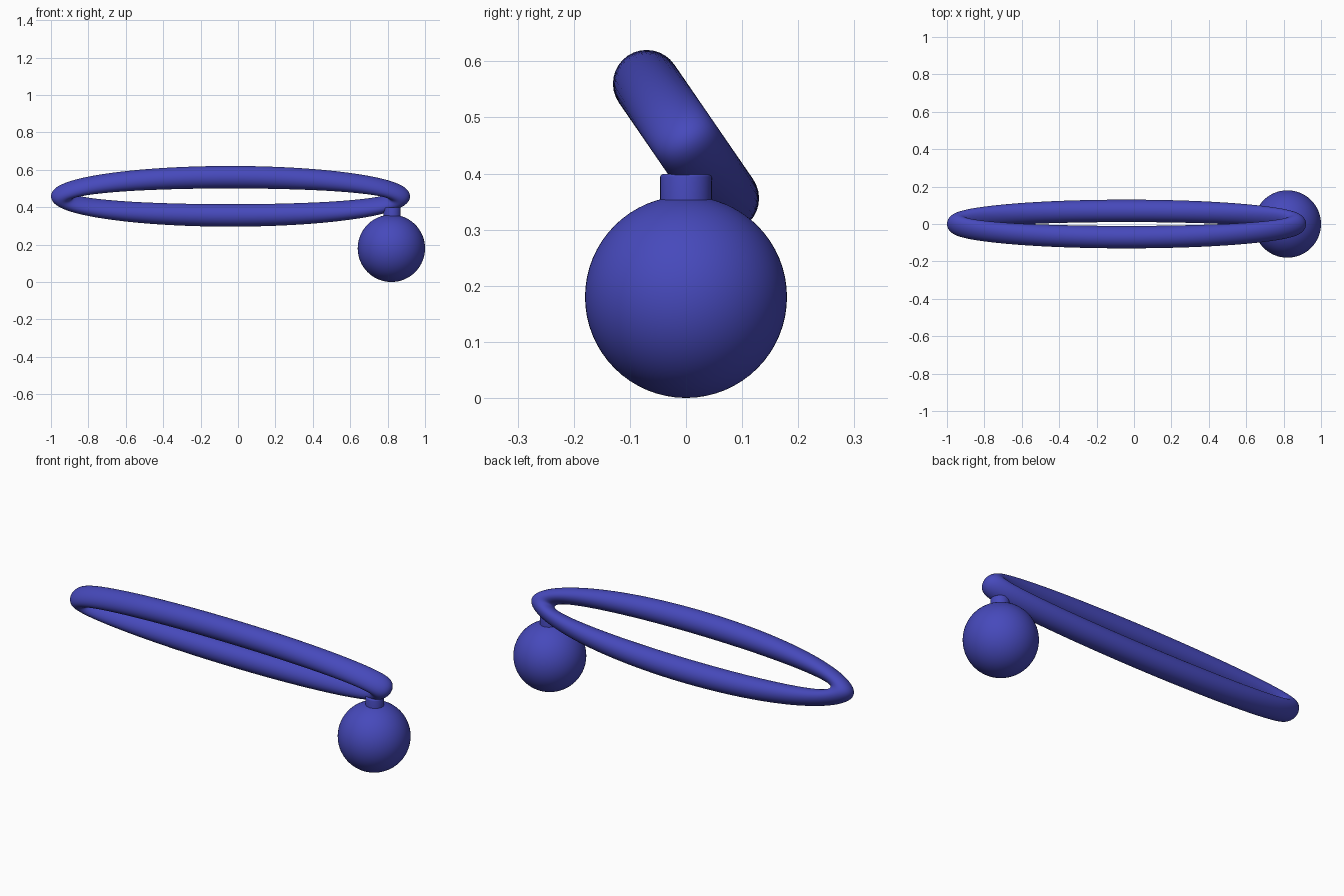
import bpy, bmesh, math
from mathutils import Matrix, Vector

if "Cube" in bpy.data.objects:
    bpy.data.objects.remove(bpy.data.objects["Cube"])

blue = bpy.data.materials.new("royal_blue")
blue.diffuse_color = (0.062, 0.067, 0.50, 1.0)
blue.use_nodes = True
blue.node_tree.nodes["Principled BSDF"].inputs["Base Color"].default_value = blue.diffuse_color


def finish(name, bm):
    bmesh.ops.recalc_face_normals(bm, faces=bm.faces)
    mesh = bpy.data.meshes.new(name)
    bm.to_mesh(mesh)
    bm.free()
    mesh.materials.append(blue)
    obj = bpy.data.objects.new(name, mesh)
    bpy.context.collection.objects.link(obj)
    bpy.ops.object.select_all(action='DESELECT')
    bpy.context.view_layer.objects.active = obj
    obj.select_set(True)
    bpy.ops.object.shade_smooth_by_angle(angle=math.radians(40))
    return obj


# Flattened hoop: an elliptical torus leaning in the yz plane
A, B, R = 0.90, 0.124, 0.06
NU, NV = 128, 32
lean = math.radians(34.5)
across = Vector((0, -math.sin(lean), math.cos(lean)))
normal = Vector((0, math.cos(lean), math.sin(lean)))
centre = Vector((-0.04, 0, 0.458))
bm = bmesh.new()
rings = []
for i in range(NU):
    t = math.tau * i / NU
    ring = []
    for j in range(NV):
        p = math.tau * j / NV
        c = R * math.cos(p)
        co = centre + Vector(((A + c) * math.cos(t), 0, 0))
        co += across * ((B + c) * math.sin(t)) + normal * (R * math.sin(p))
        ring.append(bm.verts.new(co))
    rings.append(ring)
for i in range(NU):
    a, b = rings[i], rings[(i + 1) % NU]
    for j in range(NV):
        k = (j + 1) % NV
        bm.faces.new((a[j], b[j], b[k], a[k]))
finish("hoop", bm)

# Hanging ball
bm = bmesh.new()
bmesh.ops.create_uvsphere(bm, u_segments=64, v_segments=32, radius=0.18,
                          matrix=Matrix.Translation((0.82, 0, 0.18)))
finish("ball", bm)

# Short cap joining ball and hoop
bm = bmesh.new()
bmesh.ops.create_cone(bm, cap_ends=True, segments=48, radius1=0.046, radius2=0.046,
                      depth=0.06, matrix=Matrix.Translation((0.824, 0, 0.369)))
top = [e for e in bm.edges if all(v.co.z > 0.38 for v in e.verts)]
bmesh.ops.bevel(bm, geom=top, offset=0.005, segments=3, affect='EDGES', profile=0.5)
finish("ball_cap", bm)
